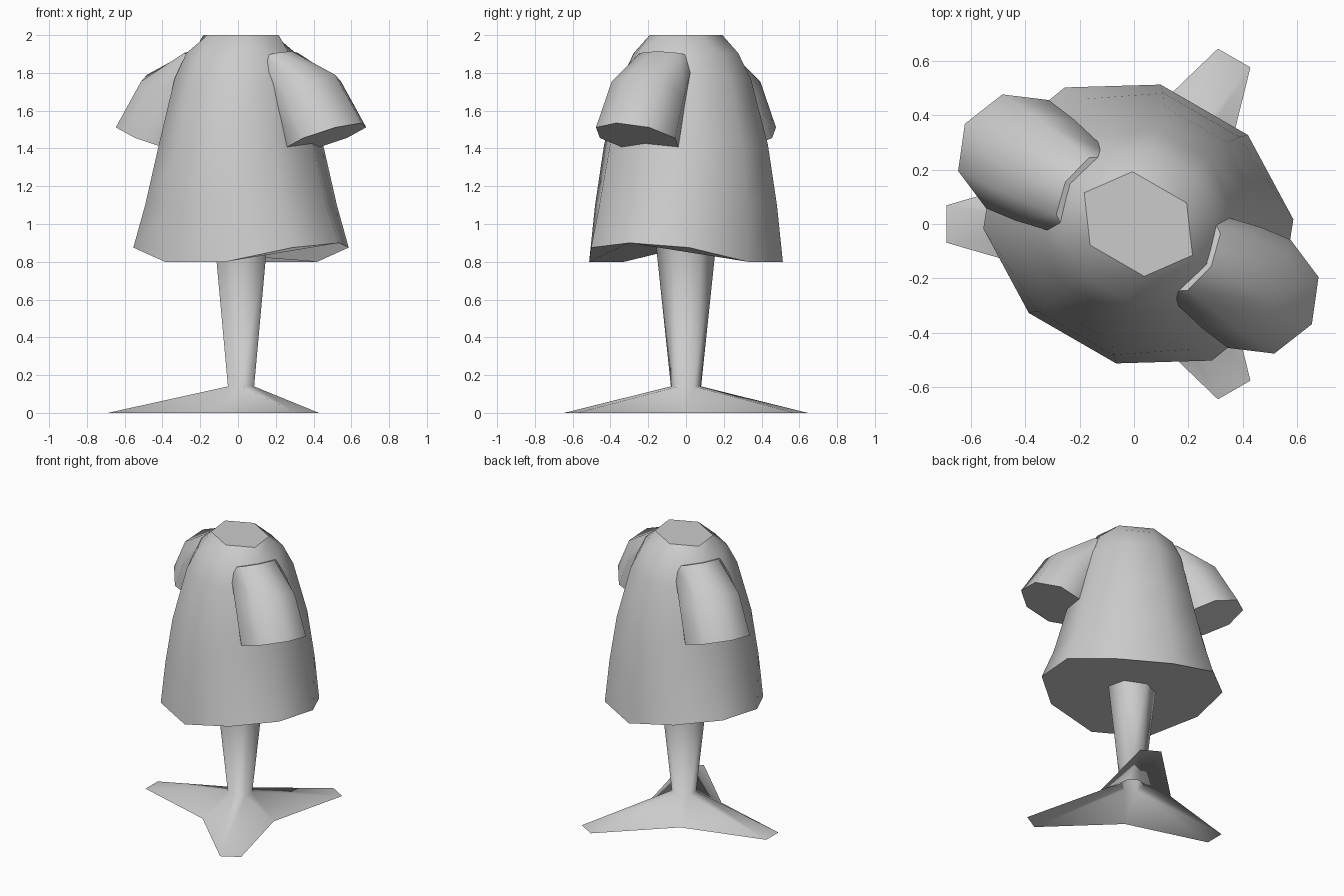
import bpy
import bmesh
from math import cos, sin, pi, radians
from mathutils import Matrix, Vector

cube = bpy.data.objects.get("Cube")
if cube:
    bpy.data.objects.remove(cube, do_unlink=True)

grey = bpy.data.materials.new("plain_grey")
grey.use_nodes = True
GREY = (0.6, 0.6, 0.6, 1)
grey.diffuse_color = GREY
grey.node_tree.nodes["Principled BSDF"].inputs["Base Color"].default_value = GREY

CENTRE = Matrix.Translation((0.016, 0, 0))
TURN = CENTRE @ Matrix.Rotation(radians(-30), 4, "Z")


def loft(name, rings, caps, matrix):
    """Skin equal-length rings with smooth sides and flat end caps."""
    bm = bmesh.new()
    rows = [[bm.verts.new(matrix @ Vector(p)) for p in ring] for ring in rings]
    n = len(rows[0])
    for low, high in zip(rows, rows[1:]):
        for i in range(n):
            j = (i + 1) % n
            bm.faces.new((low[i], low[j], high[j], high[i])).smooth = True
    if "start" in caps:
        bm.faces.new(rows[0][::-1])
    if "end" in caps:
        bm.faces.new(rows[-1])
    bmesh.ops.remove_doubles(bm, verts=bm.verts, dist=0.0005)
    if caps:
        bmesh.ops.recalc_face_normals(bm, faces=bm.faces)
    mesh = bpy.data.meshes.new(name)
    bm.to_mesh(mesh)
    bm.free()
    mesh.materials.append(grey)
    obj = bpy.data.objects.new(name, mesh)
    bpy.context.collection.objects.link(obj)
    return obj


def ellipse(a, b, z, count, start=0.0):
    angles = [start + 2 * pi * i / count for i in range(count)]
    return [(a * cos(t), b * sin(t), z) for t in angles]


# Dress body: ten-sided, hem raised at both sides, six-sided neck
hem = [(x, y, 0.8 + 0.1 * min(1, max(0, (abs(x) - 0.185) / 0.4)))
       for x, y, z in ellipse(0.6, 0.51, 0, 10)]
body = [hem]
for a, b, z in ((0.52, 0.487, 1.1), (0.434, 0.445, 1.42),
                (0.355, 0.35, 1.77), (0.295, 0.28, 1.905)):
    body.append(ellipse(a, b, z, 10))
neck = ellipse(0.23, 0.18, 2.0, 6)
body.append([neck[int(k * 0.6 + 0.5) % 6] for k in range(10)])
loft("dress_body", body, ("start", "end"), TURN)

# Sleeves: tilted eight-sided rings (outer point, inner point, half width)
SLEEVE = (((0.31, 1.915), (0.1, 1.85), 0.17),
          ((0.575, 1.79), (0.22, 1.55), 0.215),
          ((0.737, 1.535), (0.29, 1.375), 0.23))


def tilted_ring(outer, inner, width):
    ring = []
    for x, y, z in ellipse(1, width, 0, 8):
        t = (1 + x) / 2
        ring.append((inner[0] + (outer[0] - inner[0]) * t, y,
                     inner[1] + (outer[1] - inner[1]) * t))
    return ring


for side, angle in (("left", 0), ("right", pi)):
    loft(side + "_sleeve", [tilted_ring(*s) for s in SLEEVE],
         ("start", "end"), TURN @ Matrix.Rotation(angle, 4, "Z"))

# Stand: hollow three-legged foot rising into a six-sided pole
foot, collar, top = [], [], []
for leg in range(3):
    turn = Matrix.Rotation(radians(60 + 120 * leg), 4, "Z")
    half = radians(30)
    for y, side in ((-0.069, -half), (0.069, half)):
        foot.append(turn @ Vector((0.705, y, 0)))
        collar.append(turn @ Vector((0.08 * cos(side), 0.08 * sin(side), 0.14)))
        top.append(turn @ Vector((0.16 * cos(side), 0.16 * sin(side), 0.9)))
    # Inner corner between two legs, shared by both sides of the collar
    for side in (half, half * 3):
        foot.append(turn @ Vector((0.27 * cos(pi / 3), 0.27 * sin(pi / 3), 0)))
        collar.append(turn @ Vector((0.08 * cos(side), 0.08 * sin(side), 0.14)))
        top.append(turn @ Vector((0.16 * cos(side), 0.16 * sin(side), 0.9)))
loft("stand", [foot, collar, top], (), CENTRE)
